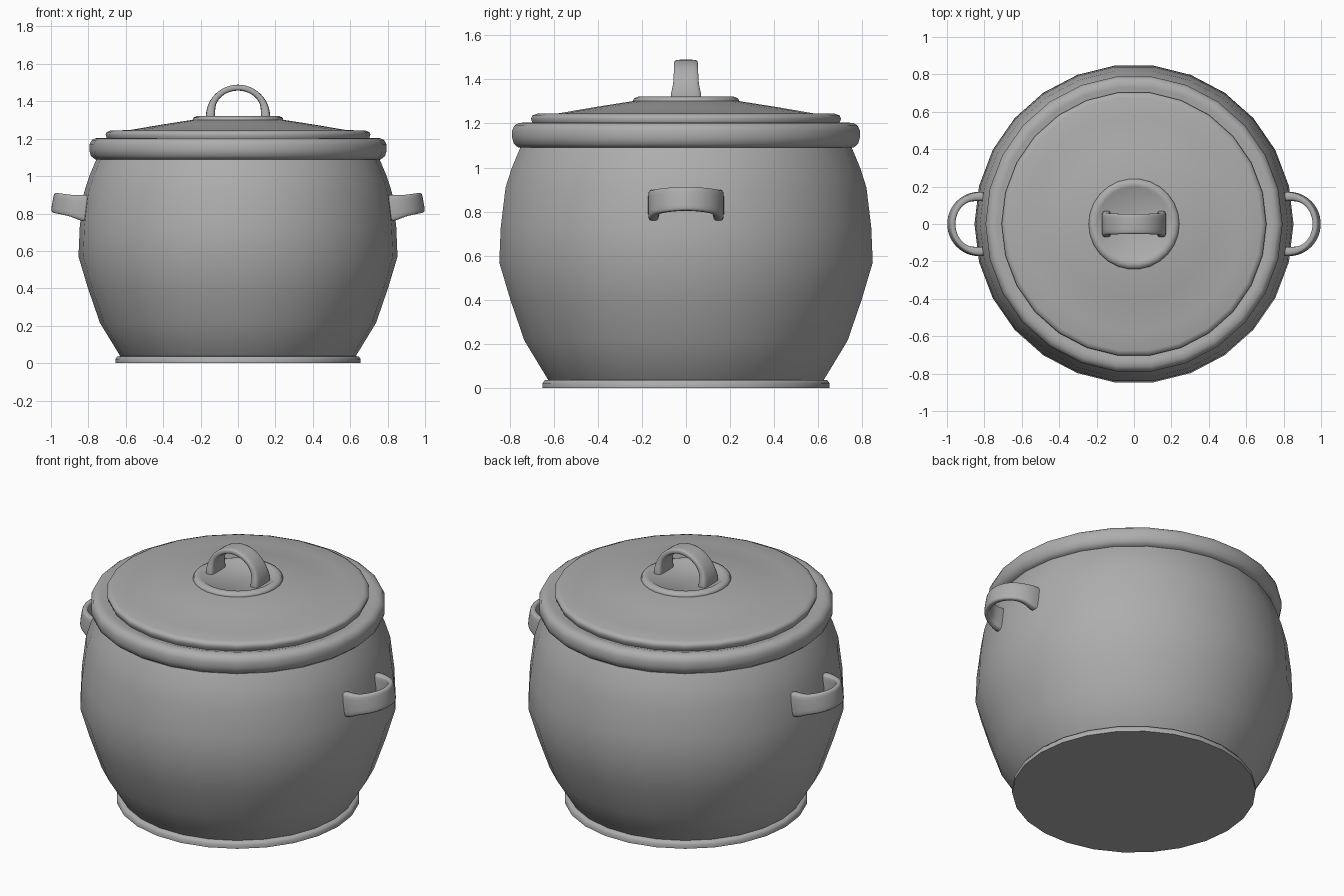
import bpy, bmesh, math
from mathutils import Matrix, Vector

if "Cube" in bpy.data.objects:
    bpy.data.objects.remove(bpy.data.objects["Cube"])

SIDES = 26
grey = bpy.data.materials.new("dark_grey_metal")
grey.diffuse_color = (0.42, 0.42, 0.42, 1)
grey.use_nodes = True
grey.node_tree.nodes["Principled BSDF"].inputs["Base Color"].default_value = grey.diffuse_color


def finish(name, bm, angle=45):
    bmesh.ops.recalc_face_normals(bm, faces=bm.faces)
    me = bpy.data.meshes.new(name)
    bm.to_mesh(me)
    bm.free()
    me.materials.append(grey)
    ob = bpy.data.objects.new(name, me)
    bpy.context.collection.objects.link(ob)
    bpy.ops.object.select_all(action='DESELECT')
    ob.select_set(True)
    bpy.context.view_layer.objects.active = ob
    bpy.ops.object.shade_smooth_by_angle(angle=math.radians(angle))
    return ob


def skin(bm, rings):
    # Bridge consecutive closed rings and cap both ends
    vs = [[bm.verts.new(p) for p in ring] for ring in rings]
    n = len(vs[0])
    for a, b in zip(vs, vs[1:]):
        for i in range(n):
            j = (i + 1) % n
            bm.faces.new((a[i], a[j], b[j], b[i]))
    bm.faces.new(vs[0][::-1])
    bm.faces.new(vs[-1])


def lathe(name, profile, angle=45):
    bm = bmesh.new()
    turns = [2 * math.pi * i / SIDES for i in range(SIDES)]
    skin(bm, [[(r * math.cos(t), r * math.sin(t), z) for t in turns] for r, z in profile])
    return finish(name, bm, angle)


def handle(name, matrix, sink):
    # Flat strap bent in a half circle in local xz, flaring sharply at its feet
    bm = bmesh.new()
    steps, rings = 24, []
    stations = [(0.0, -sink)] + [(math.pi * i / steps, 0) for i in range(steps + 1)] + [(math.pi, -sink)]
    for a, drop in stations:
        c2 = abs(math.cos(a))
        half_w = 0.053 + 0.004 * c2 + 0.013 * c2 ** 20
        half_t = 0.016 + 0.009 * c2 ** 8
        radial = Vector((math.cos(a), 0, math.sin(a)))
        centre = radial * (0.172 - half_t) + Vector((0, 0, drop))
        ring = []
        for k in range(16):
            t = 2 * math.pi * (k + 0.5) / 16
            c, s = math.cos(t), math.sin(t)
            u = math.copysign(abs(c) ** 0.4, c) * half_w
            v = math.copysign(abs(s) ** 0.5, s) * half_t
            ring.append(matrix @ (centre + radial * v + Vector((0, u, 0))))
        rings.append(ring)
    skin(bm, rings)
    return finish(name, bm)


# Pot body and foot
lathe("pot_body", [(0.60, 0.01), (0.628, 0.035), (0.738, 0.215), (0.802, 0.40), (0.853, 0.57),
                   (0.846, 0.73), (0.824, 0.91), (0.795, 1.00), (0.757, 1.09), (0.74, 1.12)])
lathe("foot_ring", [(0.655, 0.0), (0.656, 0.022), (0.645, 0.036), (0.62, 0.038)], 60)

# Rolled rim
lathe("rim", [(0.70, 1.09), (0.765, 1.09), (0.786, 1.107), (0.794, 1.135), (0.794, 1.168),
              (0.784, 1.190), (0.765, 1.202), (0.735, 1.204), (0.69, 1.19)], 60)

# Lid with rounded edge and raised centre ring
lathe("lid", [(0.69, 1.18), (0.702, 1.205), (0.708, 1.222), (0.702, 1.236), (0.68, 1.244),
              (0.58, 1.246), (0.41, 1.275), (0.23, 1.303)], 60)
lathe("lid_centre_ring", [(0.235, 1.285), (0.243, 1.30), (0.238, 1.313), (0.22, 1.321),
                          (0.20, 1.319), (0.19, 1.312)], 60)

# Lid handle and the two tilted side handles
handle("lid_handle", Matrix.Translation((0, 0, 1.317)), 0.015)
for side, turn in (("right", 0.0), ("left", math.pi)):
    local = Matrix(((0, 0, 1, 0), (1, 0, 0, 0), (0, 1, 0, 0), (0, 0, 0, 1)))
    tilt = Matrix.Rotation(math.radians(-10), 4, 'Y')
    place = Matrix.Translation((0.823, 0, 0.83))
    handle(side + "_handle", Matrix.Rotation(turn, 4, 'Z') @ place @ tilt @ local, 0.02)
